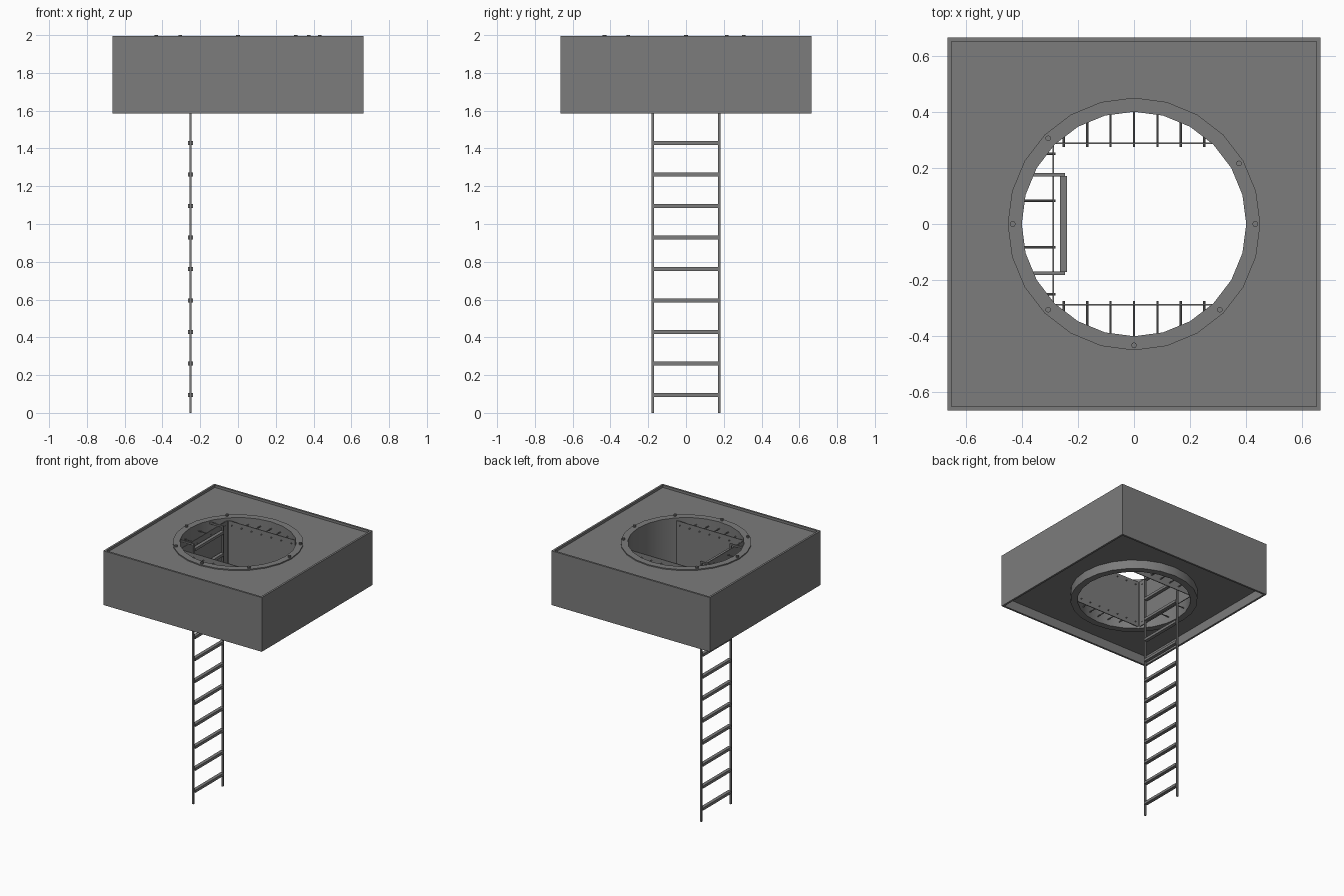
import bpy, bmesh, math
from mathutils import Vector, Matrix

if "Cube" in bpy.data.objects:
    bpy.data.objects.remove(bpy.data.objects["Cube"])

metal = bpy.data.materials.new("grey metal")
metal.diffuse_color = (0.2, 0.2, 0.2, 1)
metal.use_nodes = True
metal.node_tree.nodes["Principled BSDF"].inputs["Base Color"].default_value = metal.diffuse_color
N = 24


def finish(name, bm, smooth=False):
    bmesh.ops.recalc_face_normals(bm, faces=bm.faces)
    me = bpy.data.meshes.new(name)
    bm.to_mesh(me)
    bm.free()
    me.materials.append(metal)
    ob = bpy.data.objects.new(name, me)
    bpy.context.collection.objects.link(ob)
    if smooth:
        bpy.context.view_layer.objects.active = ob
        ob.select_set(True)
        bpy.ops.object.shade_smooth_by_angle(angle=math.radians(30))
        ob.select_set(False)
    return ob


def loft(name, profile, smooth=False):
    """Closed profile of (is_square, radius, z) swept around the z axis."""
    bm = bmesh.new()
    loops = []
    for square, r, z in profile:
        loop = []
        for i in range(N):
            a = 2 * math.pi * i / N
            c, s = math.cos(a), math.sin(a)
            k = r / max(abs(c), abs(s)) if square else r
            loop.append(bm.verts.new((k * c, k * s, z)))
        loops.append(loop)
    for j, a in enumerate(loops):
        b = loops[(j + 1) % len(loops)]
        for i in range(N):
            n = (i + 1) % N
            bm.faces.new((a[i], a[n], b[n], b[i]))
    return finish(name, bm, smooth)


def add_box(bm, lo, hi):
    lo, hi = Vector(lo), Vector(hi)
    m = Matrix.Translation((lo + hi) / 2) @ Matrix.Diagonal((*(hi - lo), 1))
    bmesh.ops.create_cube(bm, size=1, matrix=m)


def add_rod(bm, p, q, r, sides=8):
    p, q = Vector(p), Vector(q)
    d = q - p
    m = Matrix.Translation((p + q) / 2) @ d.to_track_quat('Z', 'Y').to_matrix().to_4x4()
    bmesh.ops.create_cone(bm, cap_ends=True, segments=sides, radius1=r, radius2=r,
                          depth=d.length, matrix=m)


# square housing: raised lip on top, recessed underside, round opening
loft("housing", [(True, .665, 1.585), (True, .665, 1.996), (True, .65, 1.996),
                 (True, .65, 1.978), (False, .445, 1.978), (False, .445, 1.655),
                 (True, .65, 1.655), (True, .65, 1.585)])

# round shaft with its flange ring
loft("shaft_tube", [(False, .45, 1.587), (False, .45, 1.986),
                    (False, .40, 1.986), (False, .40, 1.587)], smooth=True)

# flange bolts
bm = bmesh.new()
for deg in (0, 30, 135, 180, 225, 270, 315):
    a = math.radians(deg)
    x, y = .432 * math.cos(a), .432 * math.sin(a)
    add_rod(bm, (x, y, 1.98), (x, y, 2.0), .01, 10)
finish("flange_bolts", bm)

# liner plates on three sides of the shaft
bm = bmesh.new()
for s in (-1, 1):
    add_box(bm, (-.287, s * .288 - .003, 1.6), (.287, s * .288 + .003, 1.965))
add_box(bm, (-.291, -.287, 1.6), (-.285, .287, 1.965))
finish("liner_plates", bm)

# stand-off rods between plates and tube, upper and lower rows
bm = bmesh.new()
for z in (1.63, 1.935):
    for i in range(-3, 4):
        t = i / 12
        end = math.sqrt(.41 ** 2 - t * t)
        for s in (-1, 1):
            add_rod(bm, (t, s * .275, z), (t, s * end, z), .004)
    for t in (-.25, -.083, .083, .25):
        add_rod(bm, (-.28, t, z), (-math.sqrt(.41 ** 2 - t * t), t, z), .004)
finish("standoff_rods", bm)

# ladder rails with top brackets reaching the tube wall
bm = bmesh.new()
for s in (-1, 1):
    y = s * .176
    add_box(bm, (-.257, y - .006, 0), (-.245, y + .006, 1.975))
    add_box(bm, (-.375, y - .006, 1.963), (-.245, y + .006, 1.975))
finish("ladder_rails", bm)

# ladder rungs
bm = bmesh.new()
for i in range(12):
    z = .095 + i * .1667
    add_box(bm, (-.264, -.171, z - .01), (-.238, .171, z + .01))
finish("ladder_rungs", bm)
